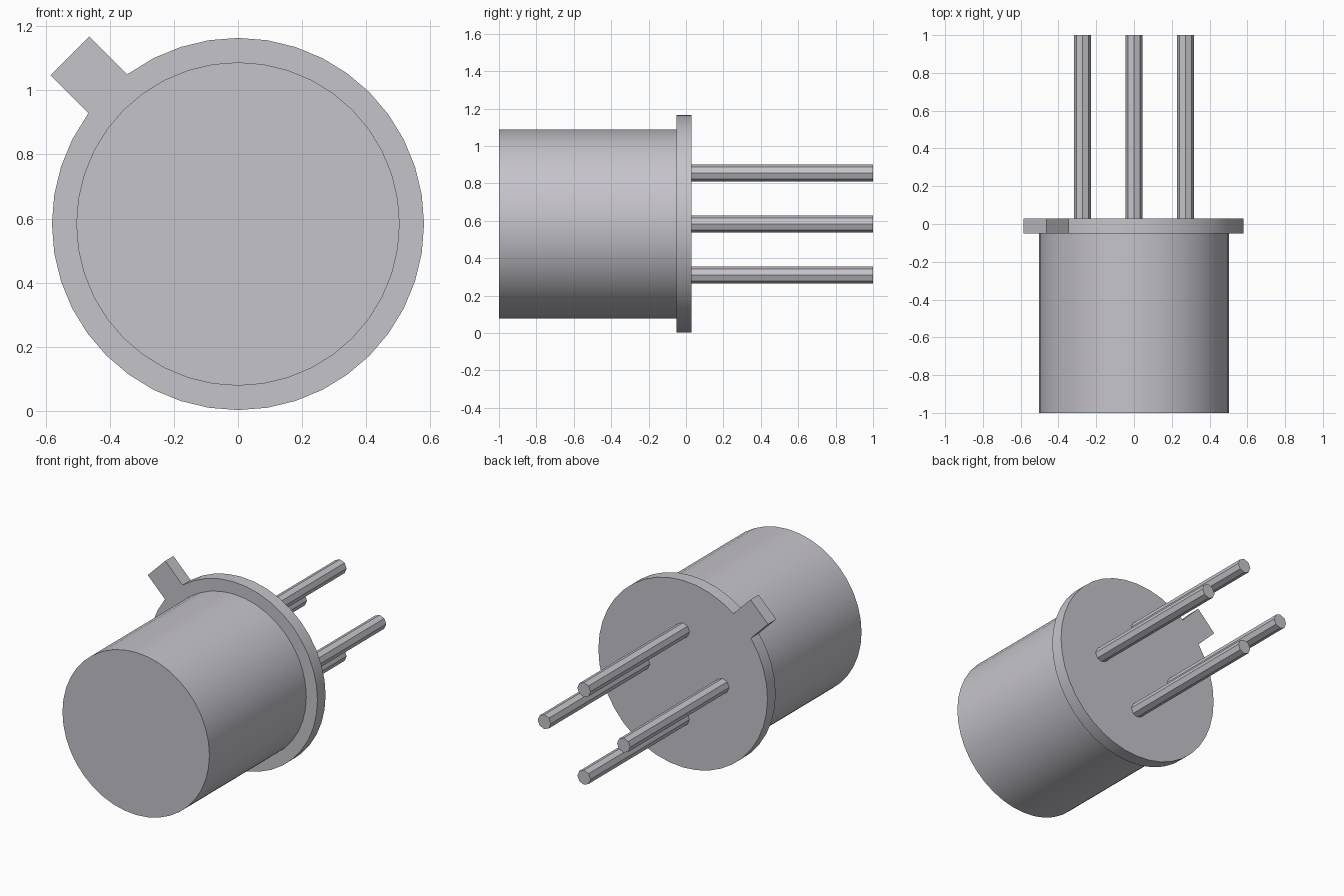
import bpy, bmesh
from math import sin, cos, radians, pi, sqrt, asin, degrees

cube = bpy.data.objects.get("Cube")
if cube:
    bpy.data.objects.remove(cube, do_unlink=True)

CZ = 0.583                 # height of the shared axis
FRONT, BACK = -1.0, 1.0
FLANGE_FRONT, FLANGE_BACK = -0.05, 0.03

metal = bpy.data.materials.new("grey metal")
metal.use_nodes = True
grey = (0.56, 0.55, 0.59, 1)
metal.diffuse_color = grey
metal.node_tree.nodes["Principled BSDF"].inputs["Base Color"].default_value = grey


def circle(radius, sides, cx=0.0, cz=0.0):
    return [(cx + radius * cos(2 * pi * i / sides), cz + radius * sin(2 * pi * i / sides))
            for i in range(sides)]


def extrude_profile(name, outline, y0, y1, smooth):
    """Extrude an x-z outline (about the axis) from y0 to y1."""
    bm = bmesh.new()
    face = bm.faces.new([bm.verts.new((x, y0, z + CZ)) for x, z in outline])
    moved = bmesh.ops.extrude_face_region(bm, geom=[face], use_keep_orig=True)["geom"]
    verts = [v for v in moved if isinstance(v, bmesh.types.BMVert)]
    bmesh.ops.translate(bm, verts=verts, vec=(0, y1 - y0, 0))
    bmesh.ops.recalc_face_normals(bm, faces=bm.faces)
    mesh = bpy.data.meshes.new(name)
    bm.to_mesh(mesh)
    bm.free()
    mesh.materials.append(metal)
    obj = bpy.data.objects.new(name, mesh)
    bpy.context.collection.objects.link(obj)
    if smooth:
        bpy.ops.object.select_all(action="DESELECT")
        obj.select_set(True)
        bpy.context.view_layer.objects.active = obj
        bpy.ops.object.shade_smooth_by_angle(angle=radians(30))
    return obj


# Cylindrical can
extrude_profile("can", circle(0.504, 40), FRONT, FLANGE_FRONT, True)

# Flange disc with the square index tab in one outline
R, TAB_HALF, TAB_REACH, TAB_ANGLE, SIDES = 0.58, 0.085, 0.741, 135, 40
half_angle = degrees(asin(TAB_HALF / R))
root = sqrt(R * R - TAB_HALF * TAB_HALF)
ca, sa = cos(radians(TAB_ANGLE)), sin(radians(TAB_ANGLE))
tab = [(r * ca - w * sa, r * sa + w * ca)
       for r, w in ((root, -TAB_HALF), (TAB_REACH, -TAB_HALF),
                    (TAB_REACH, TAB_HALF), (root, TAB_HALF))]
disc = circle(R, SIDES)
step = 360 / SIDES
before = [p for i, p in enumerate(disc) if i * step < TAB_ANGLE - half_angle]
after = [p for i, p in enumerate(disc) if i * step > TAB_ANGLE + half_angle]
extrude_profile("flange_with_tab", before + tab + after, FLANGE_FRONT, FLANGE_BACK, True)

# Four octagonal leads
for name, (x, z) in zip(("left", "top", "right", "bottom"), circle(0.272, 4)):
    extrude_profile(name + "_lead", circle(0.045, 8, x, z), FLANGE_BACK, BACK, False)
